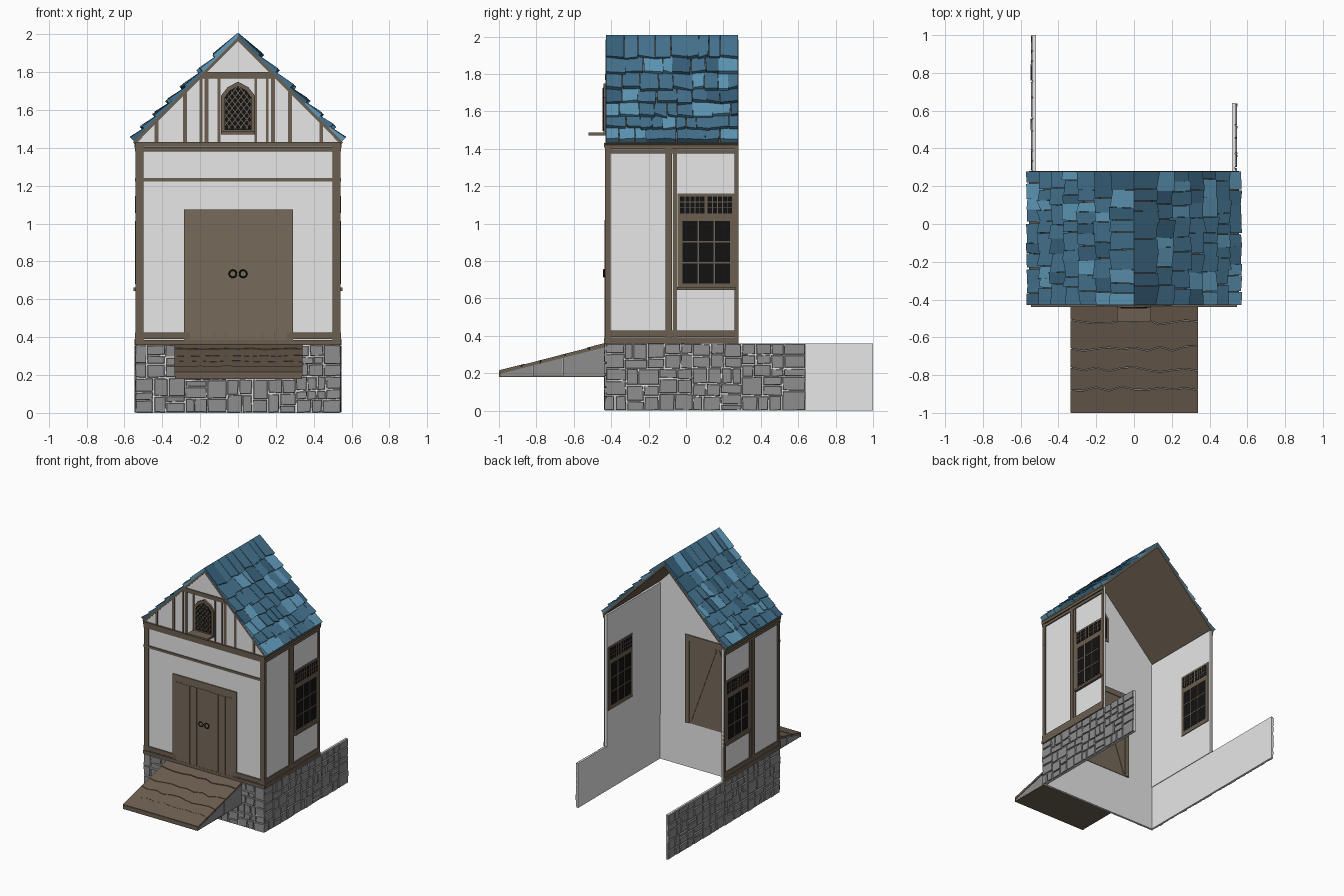
import bpy, bmesh, random
from mathutils import Vector

random.seed(7)
if "Cube" in bpy.data.objects:
    bpy.data.objects.remove(bpy.data.objects["Cube"])


def material(name, *rgb):
    m = bpy.data.materials.new(name)
    m.use_nodes = True
    m.diffuse_color = (*rgb, 1)
    m.node_tree.nodes["Principled BSDF"].inputs["Base Color"].default_value = (*rgb, 1)
    return m


PLASTER = material("white plaster", .8, .8, .8)
TIMBER = material("brown timber", .15, .114, .08)
DOOR = material("door wood", .18, .143, .1)
STONE = material("grey stone", .27, .27, .27)
BLACK = material("black glass and iron", .006, .006, .006)
BLUES = [material("mid blue tile", .06, .175, .28),
         material("light blue tile", .12, .33, .5),
         material("dark blue tile", .04, .12, .2)]


def prism(bm, a, b, mat=0):
    """Solid joining two matching loops of points."""
    va, vb = [bm.verts.new(p) for p in a], [bm.verts.new(p) for p in b]
    faces = [bm.faces.new(va), bm.faces.new(vb[::-1])]
    for i in range(len(va)):
        j = (i + 1) % len(va)
        faces.append(bm.faces.new((va[i], vb[i], vb[j], va[j])))
    for f in faces:
        f.material_index = mat


def box(bm, x0, x1, y0, y1, z0, z1, mat=0):
    loop = [(x0, y0), (x1, y0), (x1, y1), (x0, y1)]
    prism(bm, [(x, y, z0) for x, y in loop], [(x, y, z1) for x, y in loop], mat)


def slab(bm, outline, y0, y1, mat=0):
    """Outline in x and z, given thickness along y."""
    prism(bm, [(x, y0, z) for x, z in outline], [(x, y1, z) for x, z in outline], mat)


def finish(name, bm, mats, mirror=False):
    bmesh.ops.recalc_face_normals(bm, faces=bm.faces[:])
    me = bpy.data.meshes.new(name)
    bm.to_mesh(me)
    bm.free()
    for m in mats:
        me.materials.append(m)
    ob = bpy.data.objects.new(name, me)
    bpy.context.collection.objects.link(ob)
    if mirror:
        ob.modifiers.new("Mirror", "MIRROR").use_mirror_merge = False
    return ob


FRONT, BACK = -.43, .28
FLOOR, EAVE, RIDGE = .36, 1.43, 1.985


# Foundation: plain backing with irregular stones on the outside
def split(u0, u1, v0, v1):
    w, h = u1 - u0, v1 - v0
    if w < .13 and h < .11 and (w * h < .008 or random.random() < .5):
        return [(u0, u1, v0, v1)]
    k = random.uniform(.35, .65)
    if w > h * random.uniform(.8, 1.6):
        m = u0 + w * k
        return split(u0, m, v0, v1) + split(m, u1, v0, v1)
    m = v0 + h * k
    return split(u0, u1, v0, m) + split(u0, u1, m, v1)


def stones(name, u0, u1, place):
    bm = bmesh.new()
    for a, b, c, d in split(u0, u1, 0, FLOOR):
        low, high = [], []
        for u, v, su, sv in ((a, c, 1, 1), (b, c, -1, 1), (b, d, -1, -1), (a, d, 1, -1)):
            u += su * random.uniform(0, .005)
            v += sv * random.uniform(0, .005)
            low.append(place(u, v, 0))
            high.append(place(u + su * .003, v + sv * .003, random.uniform(.008, .014)))
        prism(bm, low, high)
    finish(name, bm, [STONE])


bm = bmesh.new()
box(bm, -.535, .535, FRONT + .003, FRONT + .02, 0, FLOOR)
box(bm, -.535, -.52, FRONT + .003, 1, 0, FLOOR)
box(bm, .52, .535, FRONT + .003, .64, 0, FLOOR)
finish("foundation_wall", bm, [PLASTER])
stones("front_stones", -.545, .545, lambda u, v, n: (u, FRONT + .005 - n, v))
stones("right_stones", FRONT, 1, lambda u, v, n: (-.533 - n, u, v))
stones("left_stones", FRONT, .64, lambda u, v, n: (.533 + n, u, v))

# Plaster walls, open at the back
bm = bmesh.new()
box(bm, .515, .532, FRONT + .008, BACK, FLOOR, EAVE)
finish("side_walls", bm, [PLASTER], True)
bm = bmesh.new()
slab(bm, [(-.532, FLOOR), (.532, FLOOR), (.532, EAVE), (0, RIDGE - .018), (-.532, EAVE)],
     FRONT + .005, FRONT + .02)
finish("front_wall", bm, [PLASTER])

# Timber frame on the sides
bm = bmesh.new()
for y0, y1, out in ((FRONT, -.405, .541), (-.11, -.075, .541), (-.07, -.047, .538), (.26, BACK, .541)):
    box(bm, .525, out, y0, y1, FLOOR, EAVE)
for z0, z1, out in ((FLOOR, .39, .546), (.393, .428, .541), (1.375, 1.397, .541), (1.4, EAVE, .548)):
    box(bm, .525, out, FRONT, BACK, z0, z1)
finish("side_frame", bm, [TIMBER], True)

# Timber frame on the front
bm = bmesh.new()
for s in (-1, 1):
    box(bm, *sorted((s * .5, s * .541)), FRONT - .003, FRONT + .01, FLOOR, EAVE)
for z0, z1, d in ((FLOOR, .385, .008), (.39, .425, .004), (1.222, 1.242, .002),
                  (1.38, 1.405, .003), (1.408, EAVE, .009)):
    box(bm, -.545, .545, FRONT - d, FRONT + .01, z0, z1)
finish("front_frame", bm, [TIMBER])

# Gable studs cut to the roof slope, and the collar beam
bm = bmesh.new()
for x, w in ((-.43, .02), (-.28, .022), (-.195, .016), (-.167, .02), (-.1, .014),
             (.093, .014), (.155, .014), (.185, .022), (.275, .022), (.44, .02)):
    a, b = x - w / 2, x + w / 2
    slab(bm, [(a, EAVE), (b, EAVE), (b, min(1.77, 1.965 - abs(b))), (a, min(1.77, 1.965 - abs(a)))],
         FRONT, FRONT + .01)
slab(bm, [(-.198, 1.767), (.198, 1.767), (.165, 1.8), (-.165, 1.8)], FRONT - .003, FRONT + .01)
finish("gable_studs", bm, [TIMBER])


# Pointed gable window with lattice and sill
def arch(w, z0, spring, top):
    mid = spring + (top - spring) * .6
    return [(-w, z0), (w, z0), (w, spring), (w * .62, mid), (0, top), (-w * .62, mid), (-w, spring)]


def in_arch(x, z):
    return abs(x) < .07 and 1.5 < z < min(1.665 + (.07 - abs(x)) * 1.2, 1.727 - abs(x) * .6)


bm = bmesh.new()
slab(bm, arch(.09, 1.472, 1.675, 1.75), FRONT - .012, FRONT + .026)
slab(bm, arch(.072, 1.495, 1.665, 1.728), FRONT - .014, FRONT + .028, 1)
for s in (-1, 1):
    for i in range(-7, 8):
        line = [(t * .002, 1.61 + i * .04 + s * t * .0026) for t in range(-40, 41)]
        run = [p for p in line if in_arch(*p)]
        if len(run) > 2:
            (xa, za), (xb, zb) = run[0], run[-1]
            slab(bm, [(xa, za - .004), (xb, zb - .004), (xb, zb + .004), (xa, za + .004)],
                 FRONT - .017, FRONT - .013)
box(bm, -.09, .09, -.52, FRONT, 1.472, 1.486)
finish("gable_window", bm, [TIMBER, BLACK])

# Side windows with a transom and glazing bars
bm = bmesh.new()
box(bm, .51, .54, -.045, .262, .65, 1.16)
box(bm, .51, .552, -.047, .265, .645, .662)


def pane(y0, y1, z0, z1, cols, rows, t):
    box(bm, .508, .542, y0, y1, z0, z1, 1)
    for i in range(1, cols):
        y = y0 + (y1 - y0) * i / cols
        box(bm, .506, .544, y - t, y + t, z0, z1)
    for i in range(1, rows):
        z = z0 + (z1 - z0) * i / rows
        box(bm, .506, .544, y0, y1, z - t, z + t)


pane(-.02, .235, .68, 1.015, 3, 3, .004)
pane(-.032, .1, 1.055, 1.145, 5, 3, .0025)
pane(.115, .247, 1.055, 1.145, 5, 3, .0025)
finish("side_windows", bm, [TIMBER, BLACK], True)

# Double door: backing, planks, and bracing on the inside
bm = bmesh.new()
box(bm, -.285, .29, FRONT - .004, FRONT + .024, FLOOR, 1.075)
for i in range(8):
    x = -.255 + i * .064
    box(bm, x + .002, x + .062, FRONT - .007, FRONT, FLOOR + .005, 1.02 - random.uniform(0, .006))
for x0, x1, z0, z1 in ((-.285, -.25, FLOOR, 1.075), (.255, .29, FLOOR, 1.075), (-.25, .255, 1.03, 1.075)):
    box(bm, x0, x1, FRONT + .02, FRONT + .03, z0, z1)
for s in (-1, 1):
    slab(bm, [(s * .235, .38), (s * .25, .38), (s * .02, 1.02), (s * .005, 1.02)], FRONT + .02, FRONT + .028)
finish("double_door", bm, [DOOR])
for name, x in (("right_handle", -.027), ("left_handle", .027)):
    bpy.ops.mesh.primitive_torus_add(major_radius=.019, minor_radius=.004, major_segments=16,
                                     minor_segments=6, location=(x, FRONT - .009, .735),
                                     rotation=(1.5708, 0, 0))
    bpy.context.object.name = name
    bpy.context.object.data.materials.append(BLACK)


# Entrance ramp: stone sides and wavy planks
def ramp_z(y):
    return .215 + .145 * (y + 1) / .57


bm = bmesh.new()
cuts = [-.995, -.82, -.66, -.56, FRONT]
for y0, y1 in zip(cuts, cuts[1:]):
    e = random.uniform(0, .004)
    side = [(y0 + .002, .186), (y1, .186), (y1, ramp_z(y1) - .012), (y0 + .002, ramp_z(y0) - .012)]
    prism(bm, [(-.328 - e, y, z) for y, z in side], [(.334 + e, y, z) for y, z in side])
finish("ramp_sides", bm, [STONE])

bm = bmesh.new()
joints = [-1, -.87, -.77, -.66, -.52, FRONT]
xs = [-.335 + i * .0675 for i in range(11)]
edges = [[y + (random.uniform(-.014, .014) if 0 < j < 5 else 0) for _ in xs] for j, y in enumerate(joints)]
for lo, hi in zip(edges, edges[1:]):
    loop = [(x, y + .002) for x, y in zip(xs, lo)] + [(x, y - .002) for x, y in zip(xs, hi)][::-1]
    lift = random.uniform(-.002, .003)
    prism(bm, [(x, y, ramp_z(y) - .02) for x, y in loop], [(x, y, ramp_z(y) + lift) for x, y in loop])
box(bm, -.33, .336, -1, FRONT, .18, .187)
box(bm, -.333, .339, -1, -.99, .18, .212)
finish("ramp_planks", bm, [TIMBER])

# Roof deck
bm = bmesh.new()
slab(bm, [(0, RIDGE), (.555, RIDGE - .555), (.545, RIDGE - .567), (0, RIDGE - .022)], FRONT, BACK)
finish("roof_deck", bm, [TIMBER], True)


# Uneven wedge tiles in overlapping rows
def on_roof(side, s, n, y):
    p = Vector((s + n, 0, RIDGE - s + n))
    return (side * p.x, y, p.z)


for name, side in (("left_tiles", 1), ("right_tiles", -1)):
    bm = bmesh.new()
    rows = [-.012, .105, .19, .275, .35, .42, .485, .55]
    for r, (s0, s1) in enumerate(zip(rows, rows[1:])):
        y = FRONT
        while y < BACK - .001:
            w = random.uniform(.05, .11)
            y1 = BACK if BACK - y - w < .04 else y + w
            drop = [s1 + random.uniform(-.008, .012) * (s1 < .55) for _ in "ab"]
            rise = [random.uniform(.014, .024) for _ in "ab"]
            top = max(s0 - .012, -.012)
            skew = random.uniform(-.006, .006) if FRONT < y and y1 < BACK else 0
            ends = []
            for yy, yl, d, h in ((y + .001, y + .001 + skew, drop[0], rise[0]),
                                 (y1 - .001, y1 - .001 + skew, drop[1], rise[1])):
                ends.append([on_roof(side, max(top, 0), 0, yy), on_roof(side, d, 0, yl),
                             on_roof(side, d, h, yl), on_roof(side, top, .012 if r == 0 else .006, yy)])
            prism(bm, *ends, random.choices((0, 1, 2), (.64, .2, .16))[0])
            y = y1
    finish(name, bm, BLUES)
